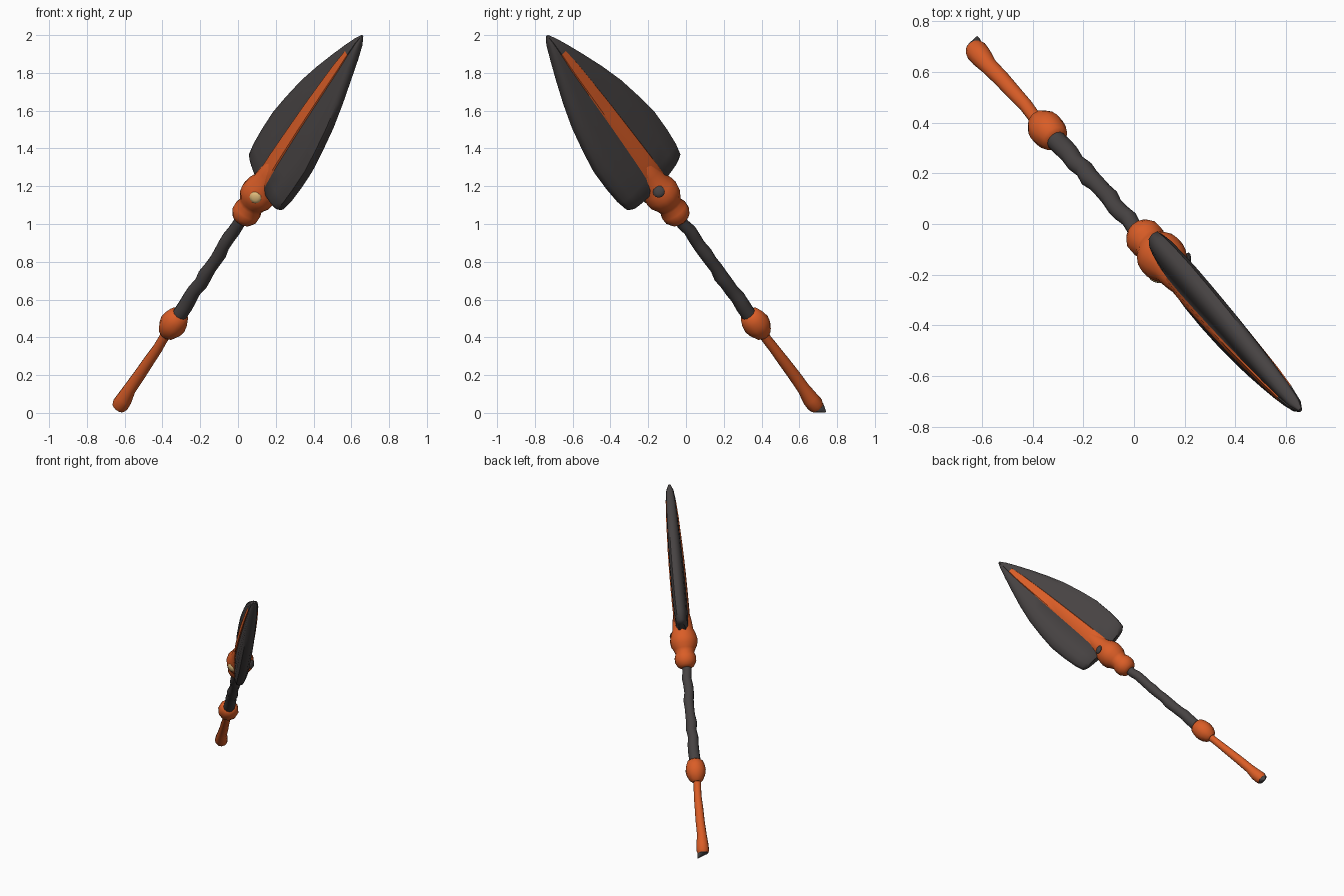
import bpy, bmesh, math, random
from mathutils import Vector, Matrix

if "Cube" in bpy.data.objects:
    bpy.data.objects.remove(bpy.data.objects["Cube"])

random.seed(4)

# Spear frame: local z runs along the shaft, x across the blade, y out of the blade's front face
BASE = Vector((-0.64, 0.70, 0.02))
TIP = Vector((0.657, -0.735, 1.995))
D = (TIP - BASE).normalized()
N = Vector((-D.y, D.x, 0)).normalized()
if N.x > 0:
    N = -N
W = N.cross(D)
FRAME = Matrix((W, N, D)).transposed().to_4x4()
FRAME.translation = BASE
LENGTH = (TIP - BASE).length


def material(name, colour):
    m = bpy.data.materials.new(name)
    m.diffuse_color = (*colour, 1)
    m.use_nodes = True
    m.node_tree.nodes["Principled BSDF"].inputs["Base Color"].default_value = m.diffuse_color
    return m


DARK = material("dark grey", (0.062, 0.055, 0.055))
ORANGE = material("burnt orange", (0.70, 0.11, 0.02))
GOLD = material("pale gold", (0.75, 0.50, 0.20))


def finish(name, bm, mats, angle=40):
    bmesh.ops.recalc_face_normals(bm, faces=bm.faces)
    bm.transform(FRAME)
    me = bpy.data.meshes.new(name)
    bm.to_mesh(me)
    bm.free()
    for m in mats:
        me.materials.append(m)
    ob = bpy.data.objects.new(name, me)
    bpy.context.collection.objects.link(ob)
    bpy.ops.object.select_all(action='DESELECT')
    ob.select_set(True)
    bpy.context.view_layer.objects.active = ob
    bpy.ops.object.shade_smooth_by_angle(angle=math.radians(angle))
    return ob


def loft(rings, rule=None):
    """Skin a list of closed rings; rule(ring, side) gives the material index."""
    bm = bmesh.new()
    vs = [[bm.verts.new(p) for p in r] for r in rings]
    n = len(rings[0])
    for i in range(len(vs) - 1):
        for j in range(n):
            k = (j + 1) % n
            f = bm.faces.new((vs[i][j], vs[i][k], vs[i + 1][k], vs[i + 1][j]))
            f.material_index = rule(i, j) if rule else 0
    bm.faces.new(vs[0][::-1])
    bm.faces.new(vs[-1])
    return bm


def lathe(name, profile, mat, sides=12, wobble=0.0, angle=40):
    """profile: (s, radius) or (s, radius, y offset)"""
    rings = []
    for s, r, *off in profile:
        cx = random.uniform(-wobble, wobble)
        cy = random.uniform(-wobble, wobble) + (off[0] if off else 0)
        rings.append([(cx + r * math.cos(math.tau * j / sides),
                       cy + r * math.sin(math.tau * j / sides), s) for j in range(sides)])
    return finish(name, loft(rings), [mat], angle)


# Handle, pommel point and hand collar
lathe("handle", [(0.015, 0.038), (0.035, 0.045), (0.08, 0.043), (0.15, 0.034), (0.25, 0.032),
                 (0.35, 0.030), (0.45, 0.027), (0.52, 0.026), (0.60, 0.03)], ORANGE, wobble=0.003)
lathe("pommel_point", [(0.03, 0.034), (0.012, 0.037, -0.004), (0.0, 0.024, -0.02),
                       (-0.02, 0.005, -0.040)], DARK)
lathe("hand_collar", [(0.545, 0.03), (0.56, 0.048), (0.595, 0.066), (0.63, 0.073),
                      (0.665, 0.068), (0.70, 0.055), (0.712, 0.035)], ORANGE, sides=10)

# Gently lumpy shaft
shaft = [(0.66 + 0.055 * i, 0.041 - 0.0006 * i + random.uniform(-0.003, 0.003)) for i in range(15)]
lathe("shaft", shaft, DARK, wobble=0.005)

# Socket: lower ring, neck, bulb, then a cone merging into the blade
lathe("head_socket", [(1.395, 0.035), (1.41, 0.058), (1.44, 0.075), (1.475, 0.076), (1.505, 0.066),
                      (1.53, 0.075), (1.56, 0.092), (1.60, 0.098), (1.64, 0.090), (1.68, 0.074),
                      (1.74, 0.068), (1.80, 0.058), (1.87, 0.035)], ORANGE, sides=14)


# Inlaid studs on the two sides of the bulb
def stud(name, centre, mat):
    out = (Vector(centre) - Vector((0, 0, 1.60))).normalized()
    bm = bmesh.new()
    bmesh.ops.create_uvsphere(bm, u_segments=12, v_segments=6, radius=0.032)
    bm.transform(Matrix.Translation(centre) @ out.to_track_quat('Z', 'Y').to_matrix().to_4x4()
                 @ Matrix.Diagonal((1, 1, 0.4, 1)))
    finish(name, bm, [mat])


stud("front_stud", (-0.053, 0.072, 1.62), GOLD)
stud("back_stud", (-0.050, -0.066, 1.66), DARK)

# Blade: thick leaf with a raised orange rib on both faces
# stations: s, half width, half thickness, rib half width
stations = [(1.665, 0.190, 0.025, 0.045), (1.685, 0.215, 0.045, 0.045), (1.75, 0.228, 0.052, 0.043),
            (1.85, 0.235, 0.055, 0.040), (1.98, 0.236, 0.055, 0.037), (2.11, 0.217, 0.054, 0.034),
            (2.26, 0.188, 0.051, 0.031), (2.40, 0.147, 0.046, 0.027), (2.53, 0.101, 0.041, 0.023),
            (2.64, 0.060, 0.034, 0.015), (2.72, 0.028, 0.024, 0.008), (LENGTH, 0.007, 0.007, 0.002)]
TILT = 0.15
rings = []
for s, w, t, rib in stations:
    mid = rib + (w - rib) * 0.5
    half = [(w, 0.0), (w * 0.96, t * 0.5), (rib + (w - rib) * 0.75, t * 0.8), (mid, t * 0.9),
            (rib * 1.15, t * 0.92), (rib, t * 1.06)]
    front = half + [(-x, y) for x, y in half[::-1]]
    outline = front + [(x, -y) for x, y in front[-2:0:-1]]
    # outer corners sweep slightly back from the base notch
    rings.append([(x, y - TILT * x, s - (0.02 * (1 - abs(x) / w) if s < 1.67 else 0))
                  for x, y in outline])
n = len(rings[0])
rib_sides = (4, 5, 6, n // 2 + 4, n // 2 + 5, n // 2 + 6)
finish("blade", loft(rings, lambda i, j: int(j in rib_sides and i < 9)), [DARK, ORANGE], 50)
